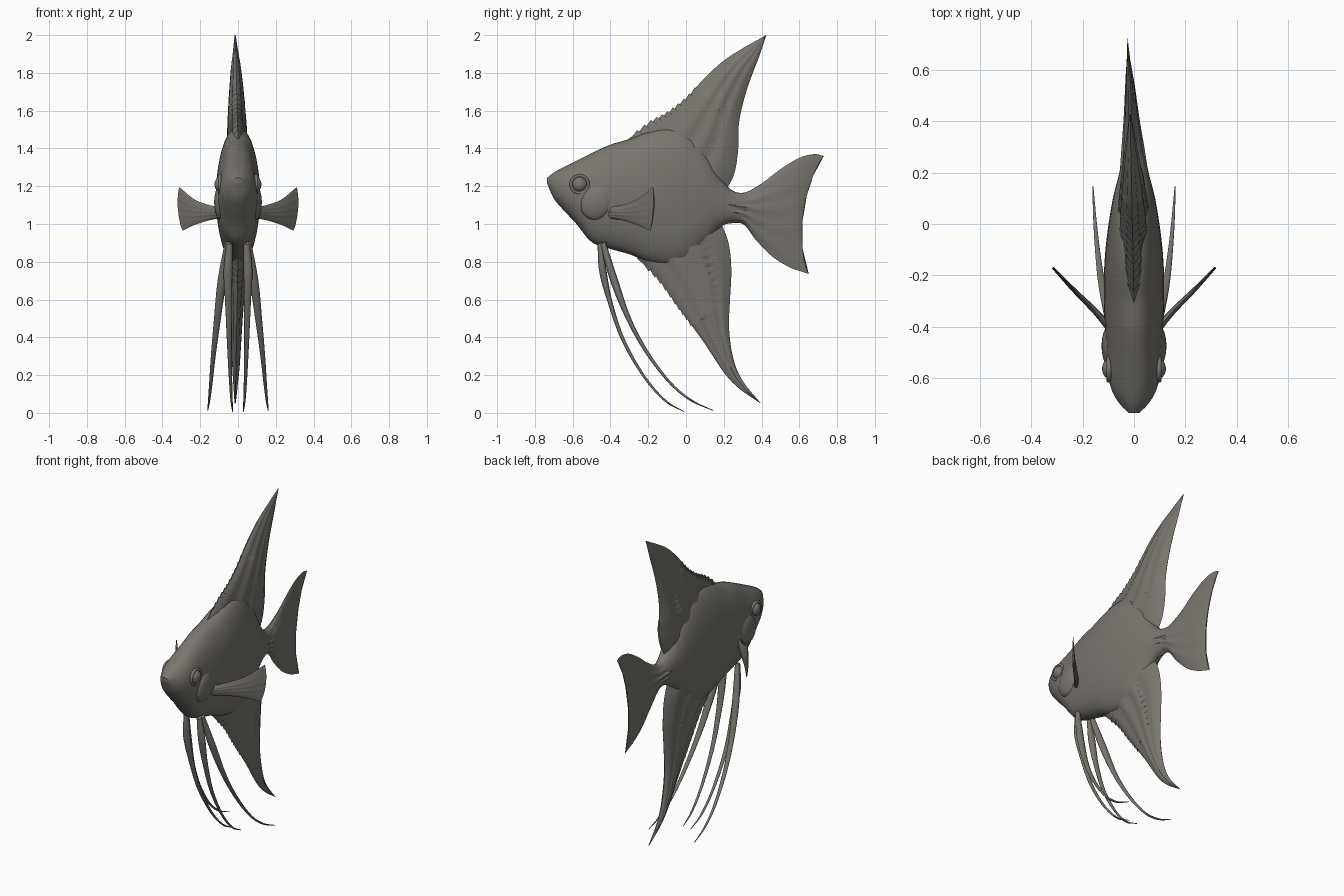
import bpy, bmesh, math
from mathutils import Vector, Matrix

if "Cube" in bpy.data.objects:
    bpy.data.objects.remove(bpy.data.objects["Cube"])

mat = bpy.data.materials.new("warm grey")
mat.diffuse_color = (0.19, 0.178, 0.158, 1)
mat.use_nodes = True
mat.node_tree.nodes["Principled BSDF"].inputs["Base Color"].default_value = mat.diffuse_color


def finish(name, bm):
    bmesh.ops.remove_doubles(bm, verts=bm.verts, dist=0.0002)
    bmesh.ops.recalc_face_normals(bm, faces=bm.faces)
    me = bpy.data.meshes.new(name)
    bm.to_mesh(me)
    bm.free()
    me.materials.append(mat)
    me.shade_smooth()
    me.set_sharp_from_angle(angle=math.radians(50))
    ob = bpy.data.objects.new(name, me)
    bpy.context.collection.objects.link(ob)
    return ob


def sample(pts, t):
    """Catmull-Rom through tuples of any length, t in 0..1"""
    n = len(pts) - 1
    f = min(max(t, 0), 1) * n
    i = min(int(f), n - 1)
    s = f - i
    p1, p2 = pts[i], pts[i + 1]
    p0 = pts[i - 1] if i else [2 * a - b for a, b in zip(p1, p2)]
    p3 = pts[i + 2] if i + 2 <= n else [2 * b - a for a, b in zip(p1, p2)]
    return [0.5 * (2 * b + (c - a) * s + (2 * a - 5 * b + 4 * c - d) * s * s
            + (3 * b - a - 3 * c + d) * s ** 3) for a, b, c, d in zip(p0, p1, p2, p3)]


def grid_rings(bm, rings):
    rows = [[bm.verts.new(p) for p in r] for r in rings]
    k = len(rows[0])
    for a, b in zip(rows, rows[1:]):
        for j in range(k):
            bm.faces.new((a[j], a[(j + 1) % k], b[(j + 1) % k], b[j]))
    bm.faces.new(rows[0])
    bm.faces.new(rows[-1][::-1])


def fin(name, edge_a, edge_b, thick, normal=(1, 0, 0), bow=(0, 0, 0),
        teeth=None, rays=0, drift=0, nv=72, nu=18):
    """Lens-section blade between two edge curves; thick = half thickness root to tip"""
    nrm = Vector(normal).normalized()
    rings = []
    for i in range(nv + 1):
        v = i / nv
        a, b = Vector(sample(edge_a, v)), Vector(sample(edge_b, v))
        if teeth and teeth[0] < v < teeth[1]:          # spiny leading edge
            a += Vector(teeth[2]) * ((i % 3) / 2 - 0.5)
        th = max(sample([(x,) for x in thick], v)[0], 0.001)
        front, back = [], []
        for j in range(nu + 1):
            u = j / nu
            s = max(math.sin(math.pi * u), 0)
            p = a.lerp(b, u) + Vector(bow) * (s ** 0.7 * v ** 3)
            p.x += drift * v
            h = th * s ** 0.6 * (1 + 0.12 * math.sin(rays * math.tau * u))
            front.append(p + nrm * h)
            back.append(p - nrm * h)
        rings.append(front + back[-2:0:-1])
    bm = bmesh.new()
    grid_rings(bm, rings)
    return finish(name, bm)


def yz(*pts):
    return [(0, y, z) for y, z in pts]


def blob(name, centre, size, tilt=0):
    bm = bmesh.new()
    bmesh.ops.create_uvsphere(bm, u_segments=32, v_segments=20, radius=1)
    bm.transform(Matrix.Translation(centre) @ Matrix.Rotation(math.radians(tilt), 4, 'X')
                 @ Matrix.Diagonal((*size, 1)))
    return finish(name, bm)


# Body: oval sections (y, top, bottom, half width) from snout to tail stalk
body = [(-0.735, 1.245, 1.215, 0.02), (-0.70, 1.272, 1.135, 0.055), (-0.65, 1.30, 1.075, 0.085),
        (-0.58, 1.335, 1.00, 0.103), (-0.5, 1.375, 0.905, 0.108), (-0.4, 1.42, 0.868, 0.113),
        (-0.3, 1.45, 0.84, 0.117), (-0.2, 1.49, 0.80, 0.117), (-0.1, 1.51, 0.78, 0.111),
        (0.0, 1.49, 0.80, 0.099), (0.1, 1.39, 0.89, 0.082), (0.18, 1.25, 0.98, 0.062),
        (0.25, 1.175, 1.012, 0.045), (0.34, 1.16, 1.01, 0.022)]
rings = []
for i in range(81):
    y, zt, zb, w = sample(body, i / 80)
    ring = []
    for j in range(40):
        c, s = math.cos(math.tau * j / 40), math.sin(math.tau * j / 40)
        ring.append((w * math.copysign(abs(c) ** 0.9, c), y, (zt + zb) / 2 + (zt - zb) / 2 * s))
    rings.append(ring)
bm = bmesh.new()
grid_rings(bm, rings)
finish("body", bm)

# Dorsal, anal and tail fins
fin("dorsal_fin",
    yz((-0.33, 1.43), (-0.2, 1.53), (-0.1, 1.585), (0, 1.665), (0.1, 1.775), (0.2, 1.865),
       (0.3, 1.93), (0.425, 2.0)),
    yz((0.19, 1.15), (0.25, 1.25), (0.275, 1.38), (0.28, 1.53), (0.31, 1.67), (0.35, 1.79),
       (0.385, 1.88), (0.425, 1.998)),
    (0.06, 0.052, 0.044, 0.032, 0.018, 0.003), teeth=(0.06, 0.5, (0, 0.012, 0.03)),
    rays=4, drift=-0.015)
fin("anal_fin",
    yz((-0.26, 0.82), (-0.15, 0.71), (-0.06, 0.585), (0.01, 0.49), (0.1, 0.365), (0.2, 0.215),
       (0.28, 0.13), (0.395, 0.05)),
    yz((0.18, 1.02), (0.225, 0.9), (0.24, 0.76), (0.233, 0.6), (0.228, 0.45), (0.25, 0.29),
       (0.30, 0.17), (0.395, 0.052)),
    (0.06, 0.045, 0.033, 0.024, 0.014, 0.003), teeth=(0.06, 0.45, (0, 0.012, -0.035)),
    rays=4, drift=-0.015)
fin("tail_fin",
    yz((0.2, 1.19), (0.3, 1.165), (0.4, 1.215), (0.5, 1.29), (0.6, 1.35), (0.68, 1.37), (0.73, 1.36)),
    yz((0.2, 1.0), (0.3, 1.0), (0.37, 0.915), (0.46, 0.825), (0.55, 0.77), (0.6, 0.752), (0.65, 0.735)),
    (0.05, 0.038, 0.027, 0.018, 0.01, 0.003), bow=(0, -0.07, 0), rays=5, drift=-0.025)

for side, s in (("right", 1), ("left", -1)):
    # Pectoral fan
    fin(side + "_pectoral_fin",
        [(s * 0.09, -0.41, 1.09), (s * 0.15, -0.34, 1.10), (s * 0.23, -0.26, 1.13), (s * 0.31, -0.175, 1.195)],
        [(s * 0.09, -0.41, 1.03), (s * 0.15, -0.34, 1.02), (s * 0.23, -0.26, 0.995), (s * 0.293, -0.19, 0.965)],
        (0.014, 0.011, 0.008, 0.004), (s * 0.7, -0.7, 0), bow=(s * 0.014, 0.012, 0), rays=5, nv=24)
    # Pelvic filaments, a short inner and a long outer one
    inner = [(0.045, -0.455, 0.90), (0.053, -0.44, 0.75), (0.05, -0.40, 0.58), (0.046, -0.33, 0.38),
             (0.04, -0.22, 0.19), (0.034, -0.11, 0.065), (0.028, -0.01, 0.006)]
    outer = [(0.055, -0.44, 0.90), (0.085, -0.38, 0.70), (0.11, -0.30, 0.49), (0.13, -0.2, 0.31),
             (0.144, -0.08, 0.155), (0.153, 0.03, 0.065), (0.16, 0.145, 0.012)]
    for label, path in (("inner", inner), ("outer", outer)):
        half = (0.014, 0.018, 0.011, 0.008, 0.006, 0.005, 0.002)
        a = [(s * x, y - w, z - w * 0.6) for (x, y, z), w in zip(path, half)]
        b = [(s * x, y + w, z + w * 0.6) for (x, y, z), w in zip(path, half)]
        fin(f"{side}_{label}_pelvic_fin", a, b, (0.016, 0.023, 0.018, 0.013, 0.009, 0.006, 0.002), nv=48, nu=8)
    # Eye with raised rim, gill cover
    blob(side + "_eye", (s * 0.092, -0.563, 1.21), (0.032, 0.04, 0.04))
    rim = [[(s * (0.097 + 0.010 * math.cos(t * math.tau / 10)),
             -0.563 + (0.046 + 0.008 * math.sin(t * math.tau / 10)) * math.cos(a * math.tau / 36),
             1.21 + (0.046 + 0.008 * math.sin(t * math.tau / 10)) * math.sin(a * math.tau / 36))
            for t in range(10)] for a in range(37)]
    bm = bmesh.new()
    for r0, r1 in zip(rim, rim[1:]):
        for t in range(10):
            bm.faces.new([bm.verts.new(p) for p in (r0[t], r0[t - 1], r1[t - 1], r1[t])])
    finish(side + "_eye_rim", bm)
    blob(side + "_gill_cover", (s * 0.09, -0.475, 1.115), (0.036, 0.085, 0.095), -20)

# Lips
blob("upper_lip", (0, -0.695, 1.225), (0.05, 0.038, 0.024), -35)
blob("lower_lip", (0, -0.678, 1.165), (0.05, 0.034, 0.026), -50)
